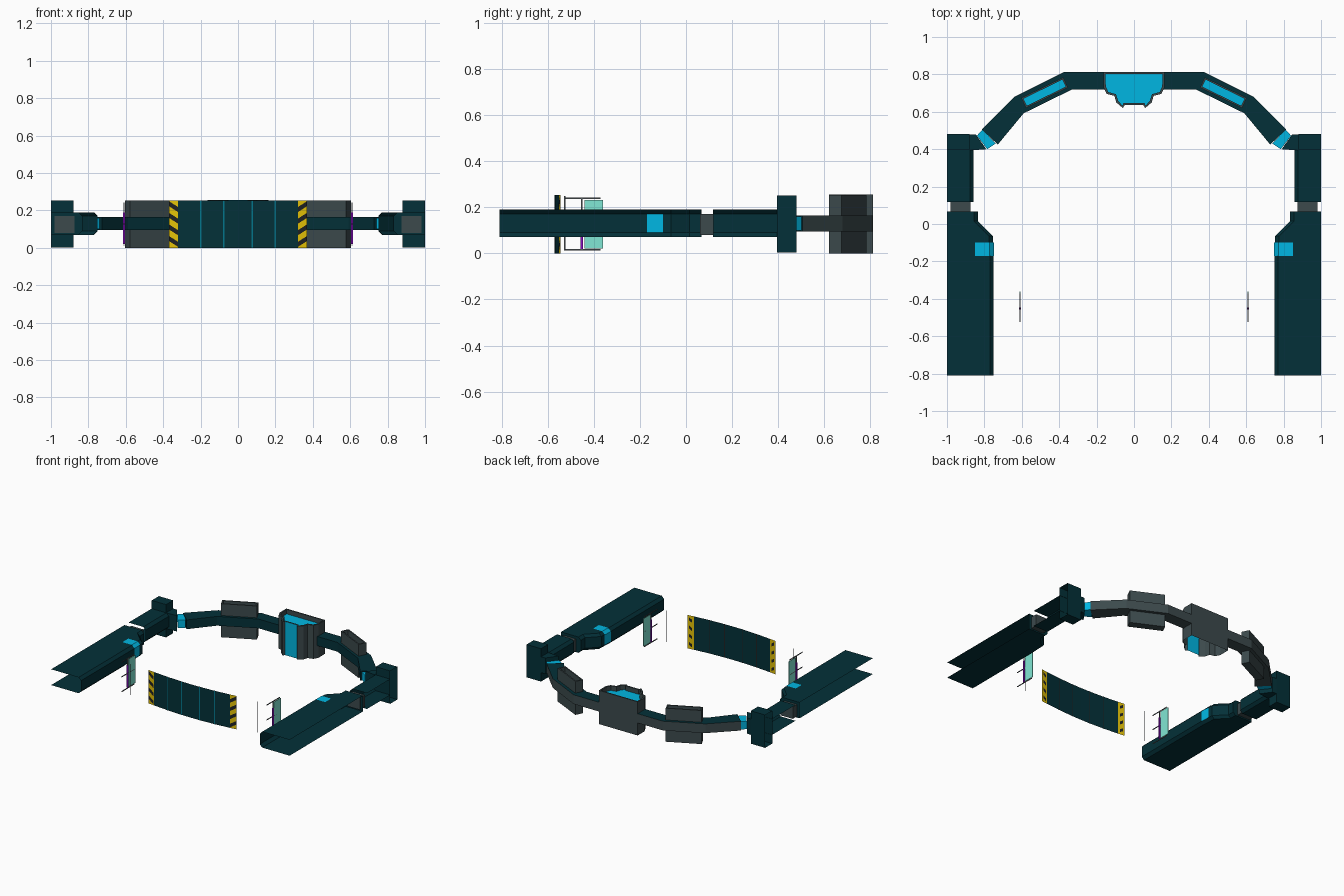
import bpy, bmesh, math
from mathutils import Matrix, Vector

if "Cube" in bpy.data.objects:
    bpy.data.objects.remove(bpy.data.objects["Cube"])


def mat(name, r, g, b):
    m = bpy.data.materials.new(name)
    m.diffuse_color = (r, g, b, 1)
    m.use_nodes = True
    m.node_tree.nodes["Principled BSDF"].inputs["Base Color"].default_value = m.diffuse_color
    return m


TEAL = mat("dark_teal", .001, .030, .040)
GREY = mat("slate_grey", .045, .068, .073)
BLUE = mat("bright_blue", .0, .47, .76)
YELLOW = mat("hazard_yellow", .78, .54, .002)
BLACK = mat("stripe_black", .013, .015, .016)
SEAM = mat("seam_blue", .001, .18, .26)
MINT = mat("mint_green", .22, .80, .66)
PURPLE = mat("purple", .25, .004, .55)
WIRE = mat("wire_grey", .10, .12, .13)


def make(name, verts, faces, mats, idx=None, mirror=False):
    """Mesh object; idx gives one material slot per face."""
    me = bpy.data.meshes.new(name)
    me.from_pydata(verts, [], faces)
    for m in mats:
        me.materials.append(m)
    if idx:
        for p, i in zip(me.polygons, idx):
            p.material_index = i
    bm = bmesh.new()
    bm.from_mesh(me)
    bmesh.ops.recalc_face_normals(bm, faces=bm.faces)
    bm.to_mesh(me)
    bm.free()
    ob = bpy.data.objects.new(name, me)
    bpy.context.collection.objects.link(ob)
    if mirror:
        ob.modifiers.new("mirror", 'MIRROR')
    return ob


def prism(name, pts, z0, z1, m, mirror=False, bottom=True, skip=None):
    """Extrude an xy outline from z0 to z1; skip leaves one side open."""
    n = len(pts)
    verts = [(x, y, z) for z in (z0, z1) for x, y in pts]
    faces = [(i, (i + 1) % n, (i + 1) % n + n, i + n) for i in range(n) if i != skip]
    if bottom:
        faces.append(tuple(range(n))[::-1])
    faces.append(tuple(range(n, 2 * n)))
    return make(name, verts, faces, [m], mirror=mirror)


def box(name, x0, x1, y0, y1, z0, z1, m, mirror=False, skip=None):
    return prism(name, [(x0, y0), (x1, y0), (x1, y1), (x0, y1)], z0, z1, m,
                 mirror, skip=skip)


def recess_top(ob, rim, depth):
    """Inset the top face and sink it as a blue floor."""
    ob.data.materials.append(BLUE)
    bm = bmesh.new()
    bm.from_mesh(ob.data)
    top = max(bm.faces, key=lambda f: f.calc_center_median().z)
    bmesh.ops.inset_region(bm, faces=[top], thickness=rim)
    floor = bmesh.ops.extrude_discrete_faces(bm, faces=[top])["faces"][0]
    for v in floor.verts:
        v.co.z -= depth
    floor.material_index = 1
    bm.to_mesh(ob.data)
    bm.free()


def channel(name, stations, blue_span=None, cap=False):
    """C-section shell, open on the outer side, lofted through (y, inner x)."""
    verts, faces, idx = [], [], []
    for y, xi in stations:
        c = xi + .02
        for x, z in ((1, .19), (max(.85, c), .19), (c, .19), (xi, .17),
                     (xi, .09), (c, .07), (max(.85, c), .07), (1, .07)):
            verts.append((x, y, z))
    for s in range(len(stations) - 1):
        for k in range(7):
            a = s * 8 + k
            faces.append((a, a + 1, a + 9, a + 8))
            idx.append(1 if s == blue_span and k == 3 else 0)
    if cap:
        faces.append(tuple(range(len(verts) - 8, len(verts))))
        idx.append(0)
    return make(name, verts, faces, [TEAL, BLUE], idx, True)


# Side arms: long open channel with a blue band, then a narrowing neck
channel("side_arm", [(-.81, .75), (-.17, .75), (-.10, .755), (-.065, .755),
                     (.015, .835), (.068, .835)], blue_span=1, cap=True)
make("arm_band", [(x, y, z) for y in (-.17, -.10) for x, z in
                  ((.85, .1915), (.772, .1915), (.749, .171))],
     [(0, 1, 4, 3), (1, 2, 5, 4)], [BLUE], mirror=True)
box("arm_connector", .875, .98, .06, .12, .08, .17, GREY, True)
channel("rear_arm", [(.117, .857), (.397, .857)])
box("corner_tower", .88, 1, .395, .48, .003, .252, TEAL, True, skip=1)
prism("elbow", [(.855, .395), (.79, .40), (.845, .478), (.881, .48), (.881, .395)],
      .07, .19, TEAL, True)
prism("blue_joint", [(.785, .40), (.74, .43), (.81, .505), (.84, .472)],
      .10, .16, BLUE, True)

# Curved rear beam: teal above and inside, grey outside and below
stations = [((.815, .505), (.728, .425)), ((.64, .68), (.59, .592)),
            ((.375, .812), (.33, .72)), ((0, .812), (0, .72))]
verts, faces, idx = [], [], []
for o, i in stations:
    verts += [(*o, .095), (*o, .165), (*i, .165), (*i, .095)]
for s in range(3):
    for k in range(4):
        a, b = s * 4 + k, s * 4 + (k + 1) % 4
        faces.append((a, b, b + 4, a + 4))
        idx.append((1, 0, 0, 1)[k])
faces.append((0, 1, 2, 3))
idx.append(0)
make("rear_beam", verts, faces, [TEAL, GREY], idx, True)


# Grey hollow pods through the slanted beam pieces, blue floor inside
rot, mid = Matrix.Rotation(math.radians(-26), 2), Vector((.478, .702))
corners = [tuple(mid + rot @ Vector((sx * .125, sy * .03)))
           for sx, sy in ((-1, -1), (1, -1), (1, 1), (-1, 1))]
recess_top(prism("beam_pod", corners, 0, .254, GREY, True), .013, .08)

# Centre hub: stepped outline, open below, blue front face and sunken top
half = [(.163, .812), (.163, .73), (.145, .695), (.105, .685), (.095, .65),
        (.06, .62), (.05, .635)]
hub = prism("centre_hub", half + [(-x, y) for x, y in reversed(half)],
            0, .255, GREY, bottom=False)
recess_top(hub, .013, .035)
for p in hub.data.polygons:
    if abs(p.normal.y) > .9 and p.center.y < .64 and abs(p.center.x) < .01:
        p.material_index = 1


# Front shield: one upright sheet, bowed forward, with yellow ends
def bow(x):
    return -.57 + .025 * (x / .37) ** 2


def strip(name, x0, x1, off, m, lean=0, z0=0, z1=.253):
    """Quad lying on the shield; lean raises its outer edge."""
    pts = [(x0, z0), (x1, z0 + lean), (x1, z1 + lean), (x0, z1)]
    return make(name, [(x, bow(x) + off, z) for x, z in pts],
                [(0, 1, 2, 3)], [m], mirror=True)


for x0, x1 in ((0, .075), (.075, .198), (.198, .32)):
    strip("shield_panel", x0, x1, 0, TEAL)
strip("hazard_end", .32, .37, 0, YELLOW)
for x in (.075, .198):
    strip("shield_seam", x - .004, x + .004, -.0015, SEAM)
    strip("shield_back_seam", x - .003, x + .003, .0015, BLACK)
for k in range(4):
    z = .005 + k * .062
    strip("hazard_stripe", .32, .37, -.0015, BLACK, .032, z, z + .027)
    strip("hazard_back_stripe", .333, .357, .0015, BLACK, .015, z + .01, z + .033)

# Thin side screens: mint plate, purple strip, three rails, free-standing rod
box("screen_plate", .607, .611, -.44, -.36, .022, .232, MINT, True)
box("screen_strip", .604, .614, -.457, -.447, .02, .19, PURPLE, True)
box("screen_post", .606, .612, -.455, -.449, .19, .24, WIRE, True)
for z in (.016, .128, .24):
    box("screen_rail", .607, .611, -.525, -.372, z - .003, z + .003, WIRE, True)
make("screen_rod", [(.535, -.529, .012), (.535, -.523, .012), (.535, -.523, .248),
                    (.535, -.529, .248)], [(0, 1, 2, 3)], [WIRE], mirror=True)
